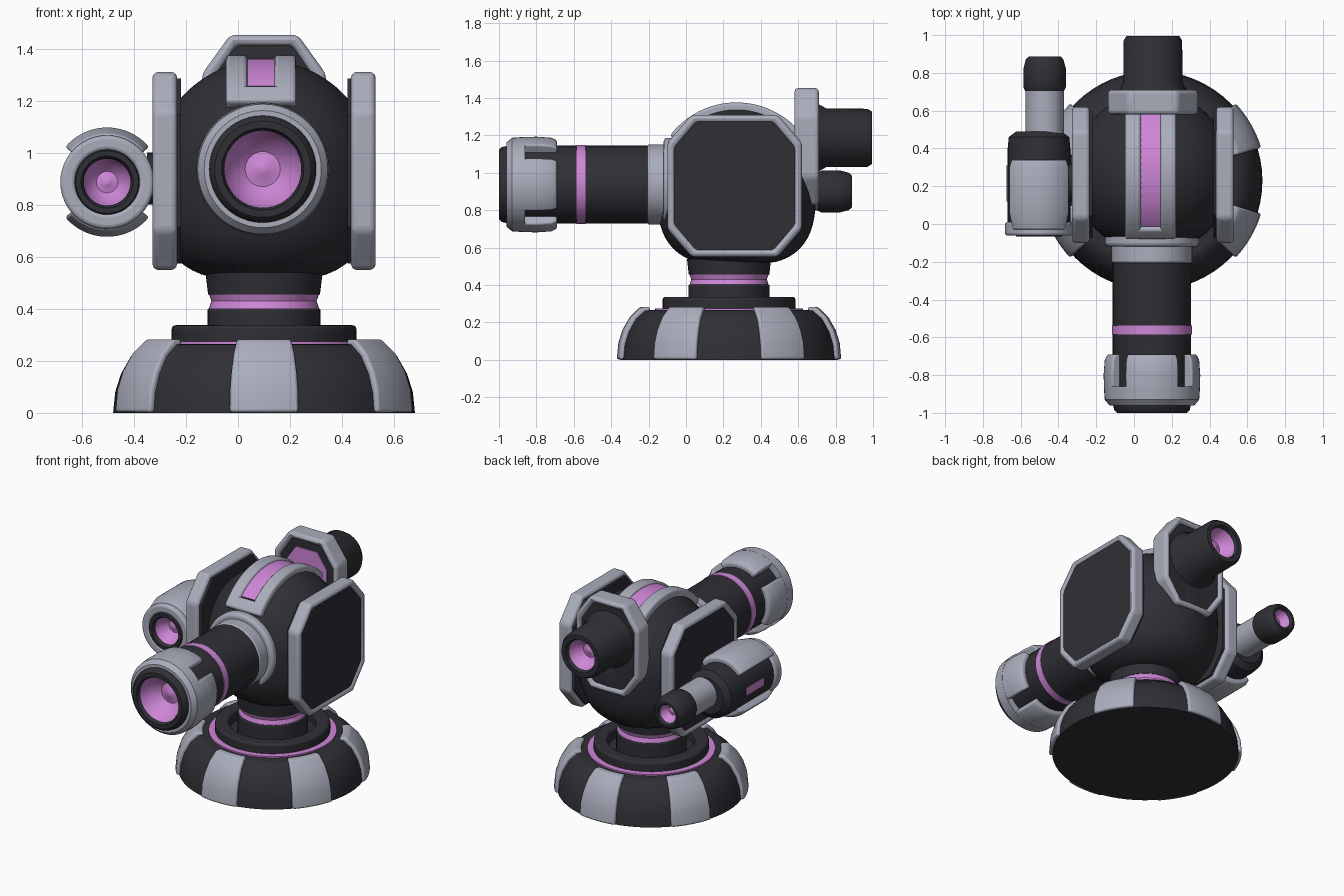
import bpy, bmesh, math

if "Cube" in bpy.data.objects:
    bpy.data.objects.remove(bpy.data.objects["Cube"])

def material(name, rgb):
    m = bpy.data.materials.new(name)
    m.diffuse_color = (*rgb, 1)
    m.use_nodes = True
    m.node_tree.nodes["Principled BSDF"].inputs["Base Color"].default_value = m.diffuse_color
    return m

DARK = material("charcoal", (0.028, 0.028, 0.036))
GREY = material("light grey", (0.40, 0.42, 0.50))
PINK = material("orchid pink", (0.62, 0.24, 0.68))
CX, CY = 0.10, 0.23          # turret centre line
BODY = (0.10, 0.27, 0.93)    # body centre

def place(u, v, t, axis, pos):
    p = {'x': (t, u, v), 'y': (u, t, v), 'z': (u, v, t)}[axis]
    return tuple(a + b for a, b in zip(p, pos))

def finish(name, bm, mat, bevel=0.0):
    bmesh.ops.remove_doubles(bm, verts=bm.verts, dist=1e-5)
    bmesh.ops.recalc_face_normals(bm, faces=bm.faces)
    me = bpy.data.meshes.new(name)
    bm.to_mesh(me)
    bm.free()
    me.materials.append(mat)
    ob = bpy.data.objects.new(name, me)
    bpy.context.collection.objects.link(ob)
    bpy.ops.object.select_all(action='DESELECT')
    ob.select_set(True)
    bpy.context.view_layer.objects.active = ob
    bpy.ops.object.shade_smooth_by_angle(angle=math.radians(35))
    if bevel:
        b = ob.modifiers.new("bevel", 'BEVEL')
        b.width, b.segments, b.limit_method = bevel, 3, 'ANGLE'
        b.angle_limit = math.radians(35)
    return ob

def lathe(name, prof, mat, pos, axis='y', a0=0, a1=360, segs=48, bevel=0.0):
    """Revolve a closed (radius, along-axis) profile, fully or through an arc."""
    bm = bmesh.new()
    full = a1 - a0 >= 360
    rings = []
    for i in range(segs if full else segs + 1):
        a = math.radians(a0 + (a1 - a0) * i / segs)
        rings.append([bm.verts.new(place(r * math.cos(a), r * math.sin(a), t, axis, pos)) for r, t in prof])
    n = len(prof)
    for i in range(segs):
        A, B = rings[i], rings[(i + 1) % len(rings)]
        for j in range(n):
            k = (j + 1) % n
            rj, rk = prof[j][0], prof[k][0]
            if rj == 0 and rk == 0:
                continue
            if rj == 0:
                bm.faces.new((A[j], A[k], B[k]))
            elif rk == 0:
                bm.faces.new((A[j], A[k], B[j]))
            else:
                bm.faces.new((A[j], A[k], B[k], B[j]))
    if not full:
        bm.faces.new(rings[0])
        bm.faces.new(rings[-1])
    return finish(name, bm, mat, bevel)

def octagon(hu, hv, cu, cv):
    return [(hu, -hv + cv), (hu, hv - cv), (hu - cu, hv), (-hu + cu, hv),
            (-hu, hv - cv), (-hu, -hv + cv), (-hu + cu, -hv), (hu - cu, -hv)]

def prism(name, pts, t0, t1, mat, pos, axis, inner=None, bevel=0.0):
    """Extruded polygon, or a frame when an inner outline is given."""
    bm = bmesh.new()
    loop = lambda ps, t: [bm.verts.new(place(u, v, t, axis, pos)) for u, v in ps]
    a, b = loop(pts, t0), loop(pts, t1)
    n = len(pts)
    if inner:
        c, d = loop(inner, t0), loop(inner, t1)
        pairs = ((a, b), (b, d), (d, c), (c, a))
    else:
        bm.faces.new(a)
        bm.faces.new(b)
        pairs = ((a, b),)
    for p, q in pairs:
        for i in range(n):
            j = (i + 1) % n
            bm.faces.new((p[i], p[j], q[j], q[i]))
    return finish(name, bm, mat, bevel)

def band(r0, r1, t0, t1):
    return [(r0, t0), (r1, t0), (r1, t1), (r0, t1)]

def dish(name, r, rim, depth, pos):
    """Concave pink bowl; depth is signed along y."""
    lathe(name, [(r, rim), (r * 0.8, rim + depth * 0.6), (r * 0.45, rim + depth * 0.92), (r * 0.15, rim + depth * 0.85),
                 (0, rim + depth * 0.75), (0, rim + depth * 1.3), (r, rim + depth * 1.3)], PINK, pos)

# Base
base = (CX, CY, 0)
lathe("base", [(0, 0), (0.58, 0), (0.572, 0.08), (0.55, 0.15), (0.51, 0.22), (0.46, 0.262),
               (0.44, 0.265), (0, 0.265)], DARK, base, 'z', segs=64)
for k in range(6):
    a = -90 + 60 * k
    lathe("base_plate", [(0.5, 0.002), (0.6, 0.002), (0.592, 0.09), (0.57, 0.16), (0.53, 0.23), (0.475, 0.283),
                         (0.43, 0.283), (0.43, 0.2)], GREY, base, 'z', a - 13, a + 13, 8, 0.012)
lathe("base_glow_ring", band(0.3, 0.395, 0.25, 0.274), PINK, base, 'z', segs=64)
lathe("base_collar", band(0.27, 0.355, 0.25, 0.337), DARK, base, 'z', bevel=0.015)

# Neck
lathe("neck_lower", band(0, 0.217, 0.25, 0.402), DARK, base, 'z', bevel=0.008)
lathe("neck_glow", [(0, 0.40), (0.212, 0.40), (0.202, 0.43), (0.212, 0.457), (0, 0.457)], PINK, base, 'z')
lathe("neck_upper", [(0, 0.455), (0.215, 0.455), (0.225, 0.54), (0, 0.54)], DARK, base, 'z')

# Body: sphere above, boxier below, flattened on the sides
bm = bmesh.new()
bmesh.ops.create_uvsphere(bm, u_segments=64, v_segments=40, radius=1)
for v in bm.verts:
    x, y, z = v.co
    p = 3 if z < 0 else 2
    s = 0.425 / (math.hypot(x, y) ** p + abs(z) ** p) ** (1 / p)
    v.co = (max(-0.36, min(0.36, x * s)) + BODY[0], y * s + BODY[1], max(-0.41, z * s) + BODY[2])
finish("body", bm, DARK)

# Octagonal side shields
outer, inner = octagon(0.36, 0.38, 0.13, 0.15), octagon(0.32, 0.34, 0.115, 0.135)
for s, side in ((1, "right"), (-1, "left")):
    pos = (CX, 0.26, 0.93)
    prism(side + "_shield_rim", outer, s * 0.335, s * 0.428, GREY, pos, 'x', inner, 0.022)
    prism(side + "_shield_panel", octagon(0.335, 0.355, 0.12, 0.14), s * 0.32, s * 0.418, DARK, pos, 'x')

# Top strip over the body
strip = (0.088, 0.27, 0.93)
for s in (-1, 1):
    lathe("top_strip_rail", [(r, t * s) for r, t in band(0.38, 0.446, 0.052, 0.135)], GREY, strip, 'x', 40, 143, 24, 0.015)
lathe("top_strip_front", band(0.38, 0.446, -0.135, 0.135), GREY, strip, 'x', 132, 143, 4, 0.015)
lathe("top_strip_glow", band(0.38, 0.432, -0.055, 0.055), PINK, strip, 'x', 42, 131, 20)

# Rear shield and exhaust barrel
rear = (CX, 0, 1.14)
prism("rear_shield_rim", octagon(0.238, 0.313, 0.108, 0.15), 0.58, 0.71, GREY, rear, 'y',
      octagon(0.198, 0.273, 0.09, 0.132), 0.02)
prism("rear_shield_panel", octagon(0.21, 0.285, 0.095, 0.138), 0.60, 0.69, DARK, rear, 'y')
prism("rear_shield_glow", octagon(0.15, 0.22, 0.07, 0.1), 0.592, 0.61, PINK, rear, 'y')
barrel = (CX, 0, 1.187)
lathe("rear_barrel", [(0, 0.66), (0.19, 0.66), (0.185, 0.70), (0.157, 0.75), (0.155, 0.97), (0.14, 0.995),
                      (0.11, 0.995), (0.10, 0.97), (0.10, 0.85), (0, 0.85)], DARK, barrel)
dish("rear_barrel_glow", 0.102, 0.975, -0.09, barrel)

# Main cannon
gun = (0.095, 0, 0.937)
lathe("cannon_collar", band(0.1, 0.214, -0.207, 0.0), GREY, gun, bevel=0.012)
lathe("cannon_flange", band(0.1, 0.25, -0.12, -0.04), GREY, gun, bevel=0.02)
lathe("cannon_tube", [(0, -0.1), (0.208, -0.1), (0.208, -0.95), (0.2, -0.985), (0.185, -1.0), (0.158, -1.0),
                      (0.148, -0.98), (0.148, -0.8), (0, -0.8)], DARK, gun)
lathe("cannon_glow_band", band(0.19, 0.212, -0.585, -0.538), PINK, gun)
dish("cannon_glow", 0.15, -0.98, 0.13, gun)
lathe("muzzle_ring", [(0.19, -0.96), (0.225, -0.96), (0.25, -0.93), (0.255, -0.86), (0.19, -0.86)], GREY, gun)
for k in range(4):
    lathe("muzzle_tab", [(0.19, -0.88), (0.253, -0.88), (0.256, -0.8), (0.25, -0.72), (0.235, -0.69), (0.19, -0.69)],
          GREY, gun, 'y', 90 * k - 34, 90 * k + 34, 16, 0.01)

# Side gun
side = (-0.503, 0, 0.887)
lathe("side_gun_body", [(0, 0.49), (0.12, 0.49), (0.16, 0.46), (0.166, 0.4), (0.166, -0.02), (0.125, -0.055),
                        (0.12, -0.066), (0.1, -0.066), (0.09, -0.05), (0.09, 0.12), (0, 0.12)], DARK, side)
dish("side_gun_glow", 0.092, -0.045, 0.09, side)
lathe("side_gun_front_ring", band(0.122, 0.18, -0.062, 0.012), GREY, side, bevel=0.015)
for a in (90, 270):
    lathe("side_gun_tab", [(0.14, -0.03), (0.185, -0.03), (0.21, 0.06), (0.21, 0.30), (0.195, 0.34), (0.14, 0.34)],
          GREY, side, 'y', a - 50, a + 50, 20, 0.01)
lathe("side_gun_slit", band(0.15, 0.171, 0.12, 0.31), PINK, side, 'y', 171, 189, 6)
tail = (-0.473, 0, 0.9)
lathe("side_gun_neck", band(0, 0.102, 0.44, 0.72), GREY, tail, bevel=0.01)
lathe("side_gun_tail", [(0, 0.70), (0.1, 0.70), (0.113, 0.725), (0.113, 0.82), (0.1, 0.87), (0.085, 0.887),
                        (0.07, 0.887), (0.06, 0.87), (0.06, 0.78), (0, 0.78)], DARK, tail)
dish("side_gun_tail_glow", 0.062, 0.872, -0.06, tail)
lathe("side_gun_mount", band(0, 0.1, -0.45, -0.36), DARK, (CX, 0.22, 0.9), 'x')
